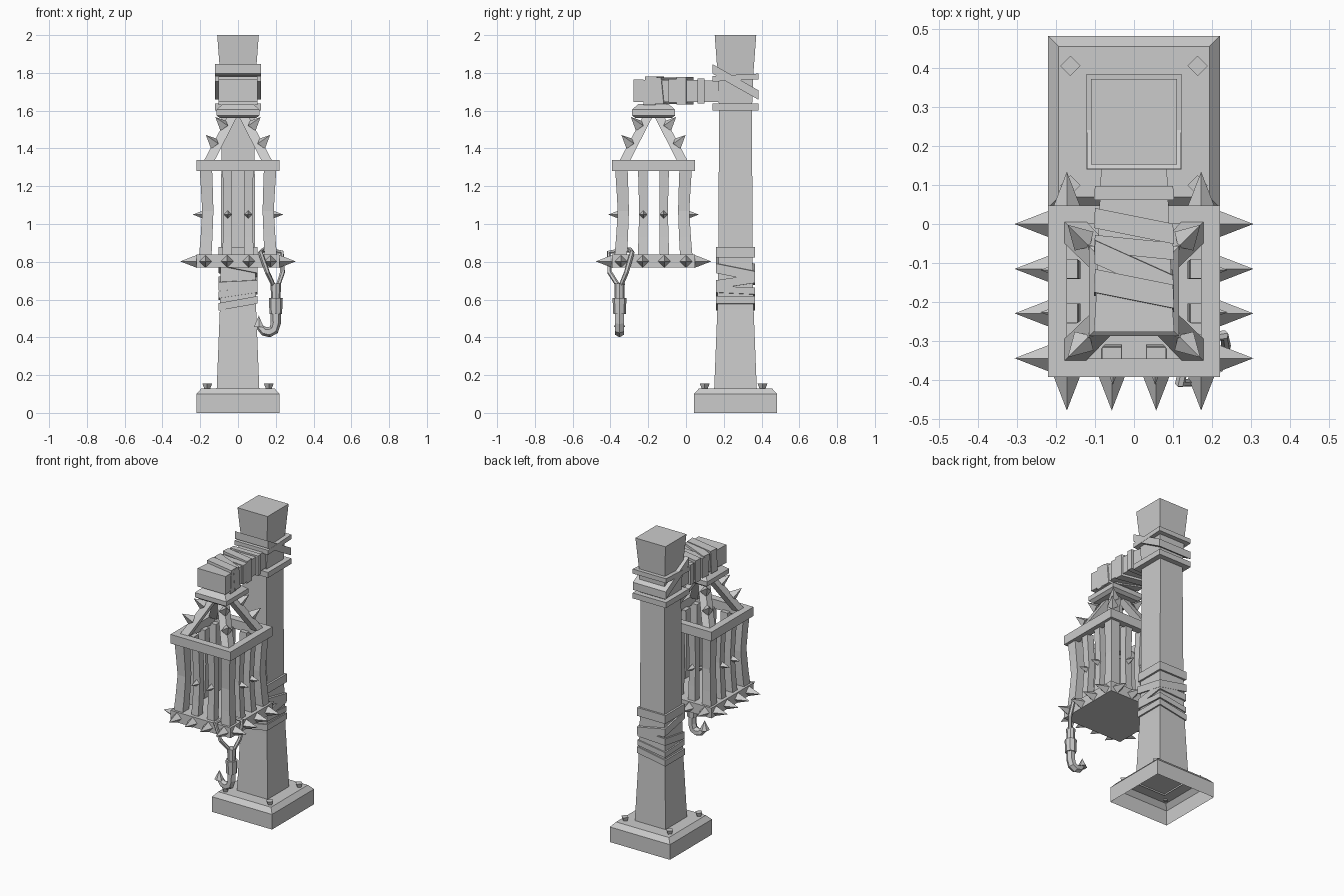
import bpy, bmesh
from mathutils import Vector

if "Cube" in bpy.data.objects:
    bpy.data.objects.remove(bpy.data.objects["Cube"])

PY = 0.262     # post centre in y
CY = -0.172    # cage centre in y
SIGNS = [(1, 1), (-1, 1), (-1, -1), (1, -1)]


def sq(cx, cy, z, hx, hy=None, tx=0, ty=0):
    """Horizontal rectangle ring, sheared in z by tx, ty."""
    hy = hx if hy is None else hy
    return [(cx + a * hx, cy + b * hy, z + a * hx * tx + b * hy * ty) for a, b in SIGNS]


def sq_y(y, z, hx, hz, slant=0, lean=0):
    """Rectangle ring across the beam, slanted along y."""
    return [(a * hx, y + a * hx * slant + b * hz * lean, z + b * hz) for a, b in SIGNS]


def loft(name, parts, bottom=True, top=True, closed=False):
    """Each part is a list of rings that are skinned together."""
    bm = bmesh.new()
    for rings in parts:
        vs = [[bm.verts.new(p) for p in r] for r in rings]
        pairs = list(zip(vs, vs[1:])) + ([(vs[-1], vs[0])] if closed else [])
        for r, s in pairs:
            n = len(r)
            for i in range(n):
                bm.faces.new((r[i], r[(i + 1) % n], s[(i + 1) % n], s[i]))
        if not closed:
            if bottom:
                bm.faces.new(vs[0][::-1])
            if top:
                bm.faces.new(vs[-1])
    bmesh.ops.recalc_face_normals(bm, faces=bm.faces)
    return finish(name, bm)


def finish(name, bm):
    me = bpy.data.meshes.new(name)
    bm.to_mesh(me)
    bm.free()
    ob = bpy.data.objects.new(name, me)
    bpy.context.collection.objects.link(ob)
    return ob


def spikes(name, items):
    """Four-sided pyramids: (base centre, direction, length, radius)."""
    bm = bmesh.new()
    for base, d, length, r in items:
        base, d = Vector(base), Vector(d).normalized()
        side = d.cross(Vector((0, 0, 1))).normalized()
        up = side.cross(d)
        ring = [bm.verts.new(base + v * r) for v in (side, up, -side, -up)]
        tip = bm.verts.new(base + d * length)
        for i in range(4):
            bm.faces.new((ring[i], ring[(i + 1) % 4], tip))
        bm.faces.new(ring[::-1])
    bmesh.ops.recalc_face_normals(bm, faces=bm.faces)
    return finish(name, bm)


def tube(name, pts, r, cyclic=False):
    cu = bpy.data.curves.new(name, 'CURVE')
    cu.dimensions = '3D'
    cu.bevel_depth = r
    cu.bevel_resolution = 1
    cu.use_fill_caps = True
    sp = cu.splines.new('POLY')
    sp.points.add(len(pts) - 1)
    for p, q in zip(sp.points, pts):
        p.co = (*q[:3], 1)
        p.radius = q[3] if len(q) > 3 else 1
    sp.use_cyclic_u = cyclic
    sp.use_smooth = False
    ob = bpy.data.objects.new(name, cu)
    bpy.context.collection.objects.link(ob)
    return ob


def cone(name, loc, r1, r2, h, n=8):
    bpy.ops.mesh.primitive_cone_add(vertices=n, radius1=r1, radius2=r2, depth=h, location=loc)
    bpy.context.object.name = name


# Plinth, open underneath, with four bolts
loft("plinth", [[sq(0, PY, 0, 0.22), sq(0, PY, 0.1, 0.22), sq(0, PY, 0.13, 0.193)]], bottom=False)
for a, b in SIGNS:
    cone("plinth_bolt", (a * 0.163, PY - 0.01 + b * 0.153, 0.14), 0.014, 0.026, 0.03, 4)

# Post, pinched in the middle
loft("post", [[sq(0, PY, z, h) for z, h in
     ((0.12, 0.113), (0.55, 0.096), (0.8, 0.091), (1.6, 0.087), (1.8, 0.095), (2.0, 0.11))]], bottom=False)

# Wrapped bands on the post: z, height, half width, tilt x, tilt y
bands = [(0.85, 0.055, 0.103, 0, 0), (0.765, 0.05, 0.104, -0.2, -0.2),
         (0.69, 0.045, 0.102, 0.05, 0.15), (0.635, 0.035, 0.102, 0.15, -0.05),
         (0.58, 0.04, 0.104, 0.18, 0), (1.62, 0.036, 0.122, 0, 0),
         (1.775, 0.03, 0.122, 0, 0.05), (1.752, 0.05, 0.121, 0, -0.57)]
loft("post_bands", [[sq(0, PY, z - h / 2, w, w, tx, ty), sq(0, PY, z + h / 2, w, w, tx, ty)]
                    for z, h, w, tx, ty in bands])

# Beam and its wraps: y, half width along y, half height, slants
loft("beam", [[sq_y(-0.277, 1.705, 0.103, 0.06), sq_y(-0.2, 1.705, 0.098, 0.058),
               sq_y(0.2, 1.703, 0.082, 0.057)]])
wraps = [(-0.17, 0.03, 0.075, -0.2, 0.06), (-0.11, 0.03, 0.07, -0.45, -0.1),
         (-0.06, 0.022, 0.062, -0.1, 0), (-0.005, 0.026, 0.073, -0.2, 0),
         (0.08, 0.018, 0.066, 0, 0)]
loft("beam_wraps", [[sq_y(y - w, 1.705, 0.103, h, s, l), sq_y(y + w, 1.705, 0.1, h, s, l)]
                    for y, w, h, s, l in wraps])

# Cage crown, hanger block, top frame and floor
loft("cage_crown", [[sq(0, CY, 1.56, 0.095), sq(0, CY, 1.575, 0.115),
                     sq(0, CY, 1.605, 0.115), sq(0, CY, 1.635, 0.08)]])
loft("cage_top_frame", [[sq(0, CY, 1.28, 0.22), sq(0, CY, 1.34, 0.22),
                         sq(0, CY, 1.34, 0.172), sq(0, CY, 1.28, 0.172)]], closed=True)
loft("cage_floor", [[sq(0, CY, 0.77, 0.22), sq(0, CY, 0.838, 0.22)]])

# Roof struts with two spikes each
loft("roof_struts", [[sq(a * 0.155, CY + b * 0.155, 1.33, 0.028),
                      sq(a * 0.03, CY + b * 0.03, 1.57, 0.026)] for a, b in SIGNS])
spikes("roof_spikes", [((a * o, CY + b * o, z), (a, b, 1.1), 0.075, 0.034)
                       for a, b in SIGNS for o, z in ((0.128, 1.425), (0.078, 1.52))])

# Bars, bowed towards the middle of the cage
places = [(a * 0.17, b * 0.17) for a, b in SIGNS]
inner = [(s * 0.17, t * 0.057) for s in (1, -1) for t in (1, -1)]
inner += [(t, s) for s, t in inner]


def bar(x, y, h):
    return [sq(x * k, CY + y * k, z, w) for z, k, w in
            ((0.83, 1.02, h), (0.93, 0.98, h * 0.95), (1.07, 0.94, h * 0.9),
             (1.19, 0.97, h * 0.95), (1.29, 1.0, h))]


loft("corner_bars", [bar(x, y, 0.033) for x, y in places])
loft("middle_bars", [bar(x, y, 0.025) for x, y in inner])

# Spikes on the middle bars and around the floor edge
bar_spikes, edge_spikes = [], []
for dx, dy in ((1, 0), (-1, 0), (0, 1), (0, -1)):
    for t in (-0.172, -0.057, 0.057, 0.172):
        edge_spikes.append(((dx * 0.218 + dy * t, CY + dy * 0.218 + dx * t, 0.802), (dx, dy, 0), 0.088, 0.034))
        if abs(t) < 0.1:
            u = t * 0.95
            bar_spikes.append(((dx * 0.18 + dy * u, CY + dy * 0.18 + dx * u, 1.05), (dx, dy, 0), 0.06, 0.023))
spikes("bar_spikes", bar_spikes)
spikes("floor_spikes", edge_spikes)

# Hook hung on a loop around the front right corner bar
HX, HY = 0.2, -0.352
tube("hook_loop", [(HX - 0.012, HY - 0.008, 0.675), (0.155, -0.405, 0.745), (0.118, -0.408, 0.85),
                   (0.135, -0.33, 0.862), (0.165, -0.295, 0.862), (0.232, -0.285, 0.85),
                   (0.236, -0.315, 0.745), (HX + 0.012, HY + 0.008, 0.675)], 0.013, True)
cone("hook_neck", (HX, HY, 0.645), 0.025, 0.028, 0.08)
cone("hook_collar", (HX, HY, 0.565), 0.033, 0.037, 0.085)
tube("hook", [(HX, HY, 0.54), (HX, HY, 0.475), (0.19, HY, 0.44), (0.165, HY, 0.427),
              (0.138, HY, 0.432, 0.9), (0.118, HY, 0.452, 0.7), (0.113, HY, 0.47, 0.5)], 0.027)
cone("hook_barb", (0.11, HY, 0.485), 0.03, 0.0, 0.06, 6)
